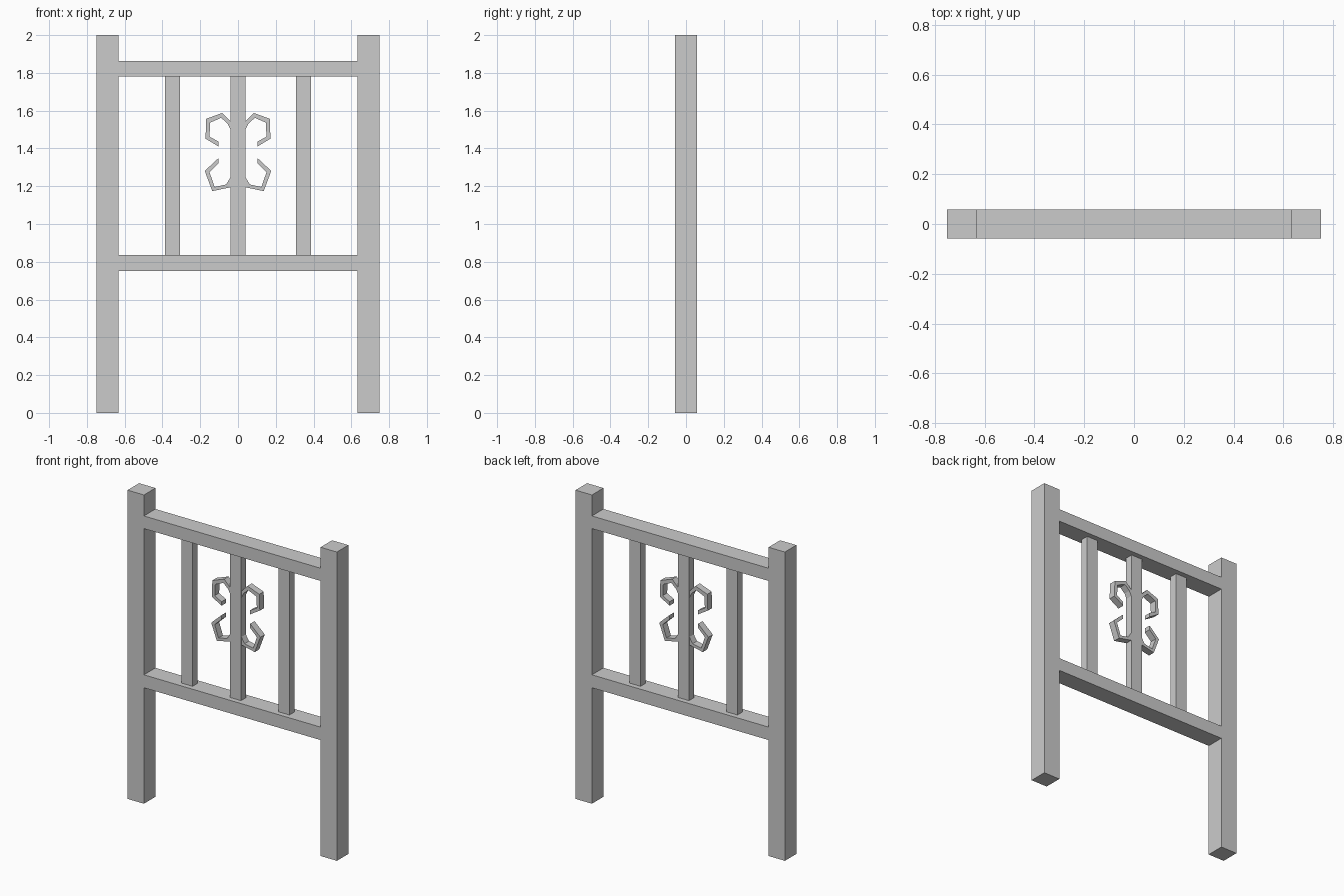
import bpy, bmesh
from mathutils import Vector

if "Cube" in bpy.data.objects:
    bpy.data.objects.remove(bpy.data.objects["Cube"])


def box(name, x0, x1, depth, z0, z1):
    bpy.ops.mesh.primitive_cube_add(size=1, location=((x0 + x1) / 2, 0, (z0 + z1) / 2))
    ob = bpy.context.object
    ob.name = name
    ob.scale = (x1 - x0, depth, z1 - z0)
    bpy.ops.object.transform_apply(location=False, rotation=False, scale=True)
    return ob


def scroll(name, outer, inner, depth, side):
    """Bent flat bar between an outer and an inner outline in the xz plane."""
    bm = bmesh.new()
    rings = []
    for (xo, zo), (xi, zi) in zip(outer, inner):
        rings.append([bm.verts.new(Vector((side * x, y, z)))
                      for x, y, z in ((xo, -depth / 2, zo), (xi, -depth / 2, zi),
                                      (xi, depth / 2, zi), (xo, depth / 2, zo))])
    for a, b in zip(rings, rings[1:]):
        for i in range(4):
            j = (i + 1) % 4
            bm.faces.new((a[i], a[j], b[j], b[i]))
    bm.faces.new(rings[0])
    bm.faces.new(rings[-1])
    bmesh.ops.recalc_face_normals(bm, faces=bm.faces)
    me = bpy.data.meshes.new(name)
    bm.to_mesh(me)
    bm.free()
    bpy.context.collection.objects.link(bpy.data.objects.new(name, me))


# Posts
box("left_post", -0.75, -0.633, 0.118, 0, 2)
box("right_post", 0.633, 0.75, 0.118, 0, 2)

# Rails
box("top_rail", -0.633, 0.633, 0.118, 1.782, 1.864)
box("bottom_rail", -0.633, 0.633, 0.118, 0.751, 0.835)

# Balusters
for i, x in enumerate((-0.347, 0, 0.347)):
    box(f"baluster_{i + 1}", x - 0.04, x + 0.04, 0.052, 0.835, 1.782)

# Ornamental scrolls beside the middle baluster
upper_out = [(0.025, 1.49), (0.037, 1.54), (0.083, 1.588), (0.168, 1.557), (0.172, 1.452), (0.103, 1.41)]
upper_in = [(0.035, 1.49), (0.055, 1.531), (0.089, 1.562), (0.147, 1.537), (0.151, 1.463), (0.103, 1.436)]
lower_out = [(0.025, 1.25), (0.037, 1.195), (0.136, 1.174), (0.176, 1.281), (0.103, 1.349)]
lower_in = [(0.035, 1.255), (0.063, 1.209), (0.124, 1.196), (0.151, 1.275), (0.103, 1.321)]
for side, word in ((1, "right"), (-1, "left")):
    scroll(f"upper_{word}_scroll", upper_out, upper_in, 0.045, side)
    scroll(f"lower_{word}_scroll", lower_out, lower_in, 0.045, side)
